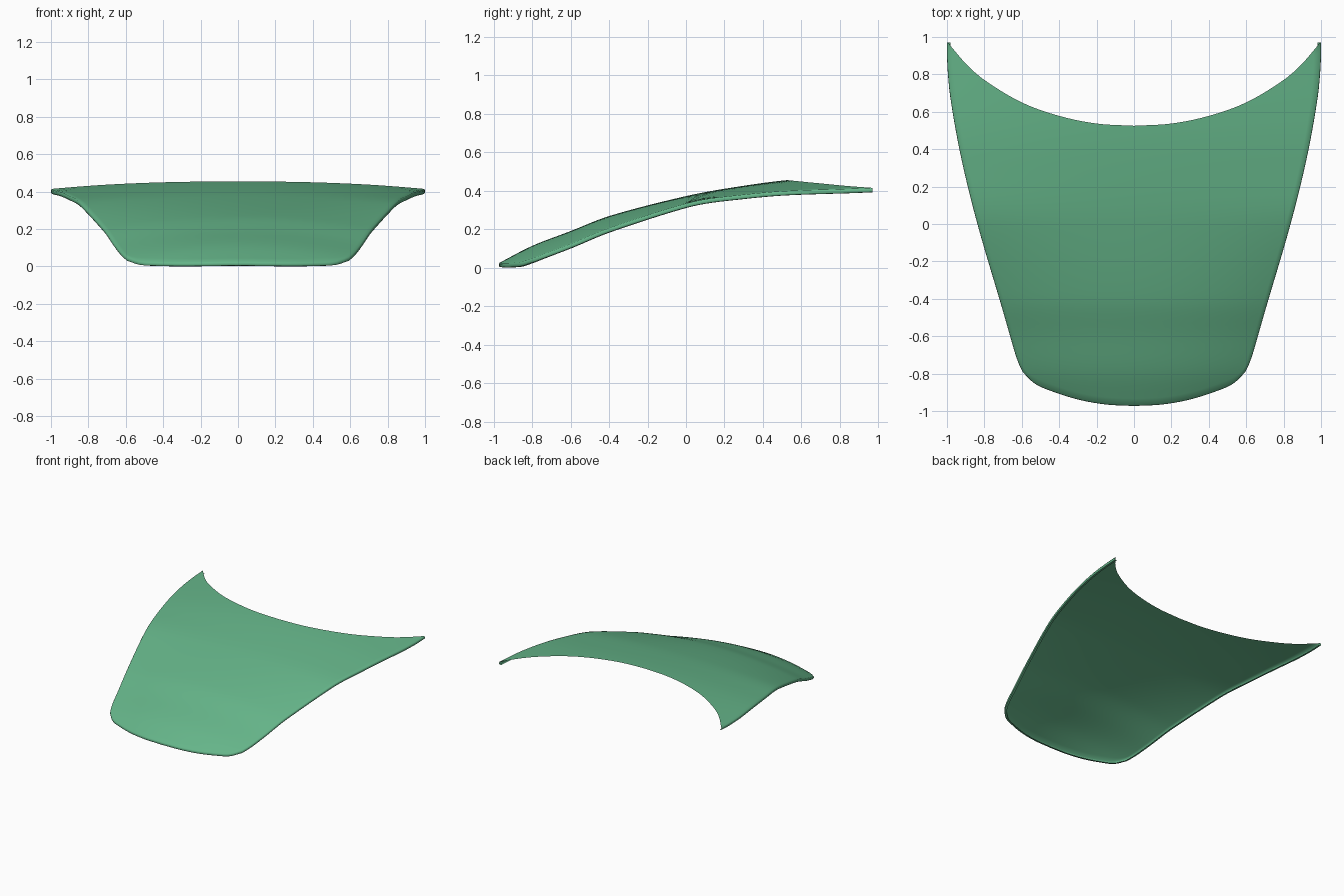
import bpy, bmesh, math
from mathutils import Vector

cube = bpy.data.objects.get("Cube")
if cube:
    bpy.data.objects.remove(cube, do_unlink=True)


def curve(keys, v):
    """Smooth curve through (position, value) keys."""
    n = len(keys)

    def slope(i):
        a, b = keys[max(i - 1, 0)], keys[min(i + 1, n - 1)]
        return (b[1] - a[1]) / (b[0] - a[0])

    i = 0
    while i < n - 2 and v > keys[i + 1][0]:
        i += 1
    (x0, y0), (x1, y1) = keys[i], keys[i + 1]
    h = x1 - x0
    t = (v - x0) / h
    return ((2*t**3 - 3*t*t + 1) * y0 + (t**3 - 2*t*t + t) * h * slope(i)
            + (3*t*t - 2*t**3) * y1 + (t**3 - t*t) * h * slope(i + 1))


# Outline of the left half in plan
FRONT = [(0, -.968), (.15, -.96), (.3, -.933), (.45, -.885), (.53, -.848), (.59, -.79)]
SIDE = [(-.79, .59), (-.73, .618), (-.6, .657), (-.45, .7), (0, .832),
        (.35, .918), (.67, .976), (.85, .993), (.97, .995)]
REAR = [(0, .525), (.2, .537), (.4, .578), (.6, .65), (.8, .77), (.9, .858), (.995, .97)]
# Height of the centre line and crossways curvature, both along the length
CROWN = [(-.97, .025), (-.8, .113), (-.6, .19), (-.4, .268), (0, .372),
         (.25, .418), (.525, .455), (.97, .49)]
BEND = [(-.97, .25), (-.79, .19), (-.45, .13), (0, .055), (.3, .056), (.97, .076)]
ACROSS, ALONG = 28, 44


def front(s):
    return Vector((s * .59, curve(FRONT, s * .59)))


def rear(s):
    return Vector((s * .995, curve(REAR, s * .995)))


def side(t):
    y = -.79 + 1.76 * t
    return Vector((curve(SIDE, y), y))


def centre(t):
    return front(0).lerp(rear(0), t)


def surface(s, t):
    """Point of the panel, blended between its four border curves."""
    p = (front(s).lerp(rear(s), t) + centre(t).lerp(side(t), s)
         - front(0).lerp(rear(0), t).lerp(front(1).lerp(rear(1), t), s))
    return Vector((p.x, p.y, curve(CROWN, p.y) - curve(BEND, p.y) * p.x ** 2))


# Main skin
bm = bmesh.new()
grid = [[bm.verts.new(surface(i / ACROSS, j / ALONG)) for i in range(ACROSS + 1)]
        for j in range(ALONG + 1)]
for j in range(ALONG):
    for i in range(ACROSS):
        bm.faces.new((grid[j][i], grid[j][i+1], grid[j+1][i+1], grid[j+1][i]))

# Rolled rim, turned down and folded under along the front and side
edge = grid[0] + [row[-1] for row in grid[1:]]
outward = []
for i in range(len(edge)):
    d = edge[min(i + 1, len(edge) - 1)].co - edge[max(i - 1, 0)].co
    outward.append(Vector((d.y, -d.x, 0)).normalized())
outward[0] = Vector((0, -1, 0))
outward[-1] = Vector((1, 0, 0))
previous = edge
for out, down in ((.004, .006), (.005, .016), (.001, .022), (-.014, .023)):
    ring = [bm.verts.new(v.co + n * out - Vector((0, 0, down)))
            for v, n in zip(edge, outward)]
    for i in range(len(edge) - 1):
        bm.faces.new((previous[i], ring[i], ring[i+1], previous[i+1]))
    previous = ring

mesh = bpy.data.meshes.new("hood_panel")
bm.to_mesh(mesh)
bm.free()
hood = bpy.data.objects.new("hood_panel", mesh)
bpy.context.collection.objects.link(hood)

# Green paint
paint = bpy.data.materials.new("green_paint")
paint.use_nodes = True
colour = (.13, .46, .25, 1)
paint.diffuse_color = colour
for node in paint.node_tree.nodes:
    if node.type == 'BSDF_PRINCIPLED':
        node.inputs["Base Color"].default_value = colour
mesh.materials.append(paint)

# Mirror to the right half and shade smoothly
mirror = hood.modifiers.new("mirror", 'MIRROR')
mirror.use_clip = True
mirror.merge_threshold = .001
bpy.ops.object.select_all(action='DESELECT')
hood.select_set(True)
bpy.context.view_layer.objects.active = hood
bpy.ops.object.shade_smooth_by_angle(angle=math.radians(50))
